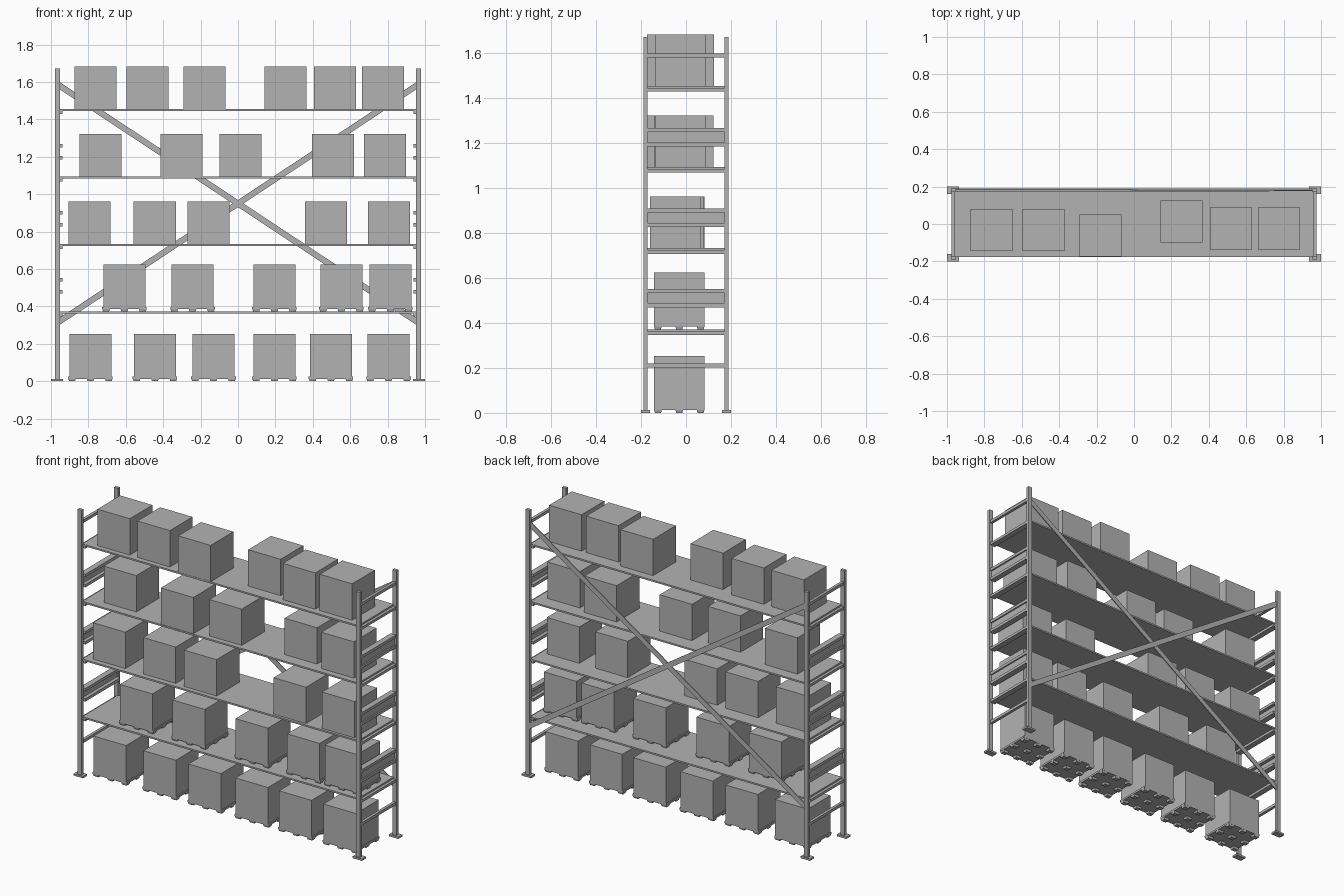
import bpy, bmesh, math
from mathutils import Matrix, Vector

if "Cube" in bpy.data.objects:
    bpy.data.objects.remove(bpy.data.objects["Cube"])

GREY = (0.45, 0.45, 0.45, 1)
grey = bpy.data.materials.new("plain_grey")
grey.use_nodes = True
grey.diffuse_color = GREY
grey.node_tree.nodes["Principled BSDF"].inputs["Base Color"].default_value = GREY


def add_box(bm, lo, hi, taper=1.0):
    """Box between two corners, its underside scaled by taper."""
    lo, hi = Vector(lo), Vector(hi)
    size, mid = hi - lo, (lo + hi) / 2
    for v in bmesh.ops.create_cube(bm, size=1)["verts"]:
        k = taper if v.co.z < 0 else 1
        v.co = mid + Vector((v.co.x * size.x * k, v.co.y * size.y * k, v.co.z * size.z))


def finish(name, bm):
    mesh = bpy.data.meshes.new(name)
    bm.to_mesh(mesh)
    bm.free()
    mesh.materials.append(grey)
    obj = bpy.data.objects.new(name, mesh)
    bpy.context.collection.objects.link(obj)
    return obj


def boxes(name, *corners):
    bm = bmesh.new()
    for lo, hi in corners:
        add_box(bm, lo, hi)
    return finish(name, bm)


def sided(s, a, b):
    """Order a pair of offsets mirrored to side s."""
    return sorted((s * a, s * b))


# Uprights with foot plates
for sx, side in ((-1, "right"), (1, "left")):
    for sy, end in ((-1, "front"), (1, "back")):
        x0, x1 = sided(sx, 0.952, 0.979)
        y0, y1 = sided(sy, 0.171, 0.19)
        boxes(f"{end}_{side}_post", ((x0, y0, 0.01), (x1, y1, 1.672)))
        x0, x1 = sided(sx, 0.935, 1.0)
        y0, y1 = sided(sy, 0.16, 0.2)
        boxes(f"{end}_{side}_foot", ((x0, y0, 0), (x1, y1, 0.012)))

# Shelf boards
SHELVES = (0.372, 0.734, 1.095, 1.455)
for z in SHELVES:
    boxes("shelf", ((-0.958, -0.176, z - 0.01), (0.958, 0.176, z)))

# Side frames: plain rails, shelf supports and double rails with a web
Y = 0.173
for sx, side in ((-1, "right"), (1, "left")):
    x0, x1 = sided(sx, 0.957, 0.975)
    for z in (0.202, 1.582):
        boxes(f"{side}_end_rail", ((x0, -Y, z), (x1, Y, z + 0.018)))
    s0, s1 = sided(sx, 0.938, 0.975)
    for z in SHELVES:
        boxes(f"{side}_shelf_support", ((s0, -Y, z - 0.026), (s1, Y, z - 0.01)))
    w0, w1 = sided(sx, 0.96, 0.966)
    for z in (0.47, 0.828, 1.186):
        boxes(f"{side}_double_rail",
              ((s0, -Y, z), (s1, Y, z + 0.018)),
              ((s0, -Y, z + 0.064), (s1, Y, z + 0.082)),
              ((w0, -Y, z + 0.018), (w1, Y, z + 0.064)))

# Crossed braces on the back
run, rise = 1.93, 1.275
length, angle = math.hypot(run, rise), math.atan2(rise, run)
for s in (-1, 1):
    brace = boxes("back_brace", ((-length / 2, -0.003, -0.016), (length / 2, 0.003, 0.016)))
    brace.data.transform(Matrix.Rotation(s * angle, 4, "Y"))
    brace.location = (0, 0.183 + s * 0.003, 0.95)

# Cartons: shelf height, whether on pallets, (x, y) centres
HALF = 0.1125
ROWS = (
    (0, True, ((-0.789, -0.03), (-0.444, -0.03), (-0.131, -0.03),
               (0.195, -0.03), (0.497, -0.03), (0.805, -0.03))),
    (0.372, True, ((-0.607, -0.03), (-0.243, -0.03), (0.195, -0.03),
                   (0.553, -0.03), (0.815, -0.03))),
    (0.734, False, ((-0.794, -0.03), (-0.445, -0.03), (-0.158, -0.035),
                    (0.471, -0.047), (0.807, -0.047))),
    (1.095, False, ((-0.736, -0.005), (-0.302, -0.06), (0.013, -0.03),
                    (0.508, 0.01), (0.787, -0.025))),
    (1.455, False, ((-0.762, -0.032), (-0.484, -0.032), (-0.18, -0.062),
                    (0.253, 0.013), (0.519, -0.024), (0.775, -0.024))),
)


def pallet(x, y, z):
    """Deck on a grid of nine tapered feet."""
    bm = bmesh.new()
    add_box(bm, (x - 0.119, y - HALF, z + 0.013), (x + 0.119, y + HALF, z + 0.025))
    for i in (-1, 0, 1):
        for j in (-1, 0, 1):
            cx, cy = x + i * 0.098, y + j * 0.095
            add_box(bm, (cx - 0.02, cy - 0.017, z), (cx + 0.02, cy + 0.017, z + 0.013), 0.8)
    finish("pallet", bm)


for z, on_pallet, spots in ROWS:
    for x, y in spots:
        if on_pallet:
            pallet(x, y, z)
        base = z + (0.025 if on_pallet else 0)
        boxes("carton", ((x - HALF, y - HALF, base), (x + HALF, y + HALF, base + 0.228)))
